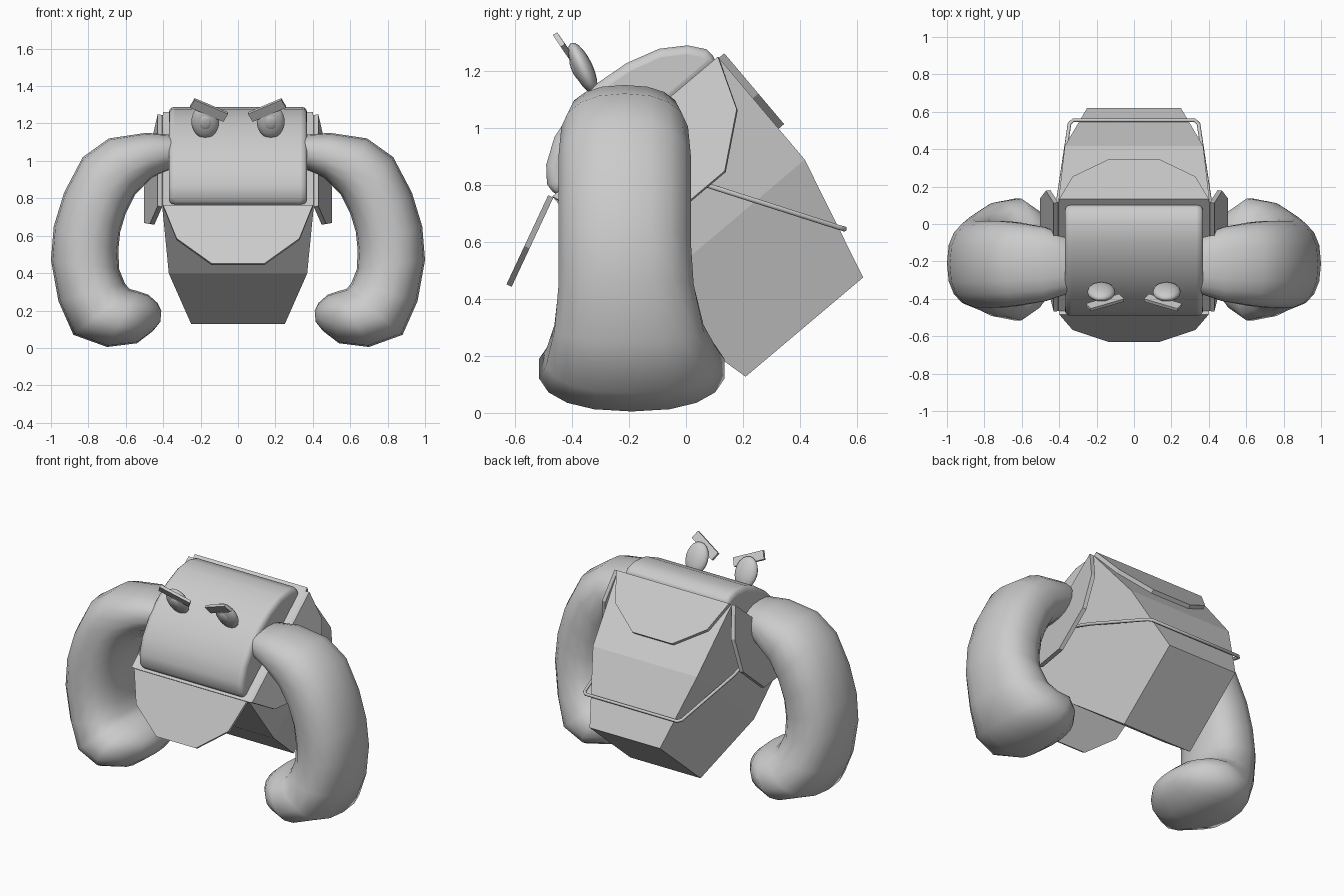
import bpy, bmesh, math
from mathutils import Vector, Matrix

if "Cube" in bpy.data.objects:
    bpy.data.objects.remove(bpy.data.objects["Cube"])

grey = bpy.data.materials.new("plain grey")
grey.diffuse_color = (0.6, 0.6, 0.6, 1)
grey.use_nodes = True
grey.node_tree.nodes["Principled BSDF"].inputs["Base Color"].default_value = grey.diffuse_color

# Tilted frame of the pack: x sideways, u up and back along the rim, d down into the pack
C = Vector((0, -0.175, 1.0))
U = Vector((0, 0.764, 0.645))
D = Vector((0, 0.645, -0.764))
X = Vector((1, 0, 0))


def loc(x, u, d):
    return C + X * x + U * u + D * d


def finish(name, bm, smooth=None, bevel=0):
    bmesh.ops.recalc_face_normals(bm, faces=bm.faces)
    me = bpy.data.meshes.new(name)
    bm.to_mesh(me)
    bm.free()
    me.materials.append(grey)
    ob = bpy.data.objects.new(name, me)
    bpy.context.collection.objects.link(ob)
    bpy.context.view_layer.objects.active = ob
    ob.select_set(True)
    if bevel:
        m = ob.modifiers.new("round", 'BEVEL')
        m.width, m.segments, m.limit_method = bevel, 3, 'ANGLE'
        m.angle_limit = math.radians(50)
    if smooth:
        bpy.ops.object.shade_smooth_by_angle(angle=math.radians(smooth))
    ob.select_set(False)
    return ob


def loft(name, rings, **kw):
    bm = bmesh.new()
    vs = [[bm.verts.new(p) for p in r] for r in rings]
    n = len(vs[0])
    for a, b in zip(vs, vs[1:]):
        for i in range(n):
            j = (i + 1) % n
            bm.faces.new((a[i], a[j], b[j], b[i]))
    bm.faces.new(vs[0])
    bm.faces.new(vs[-1])
    return finish(name, bm, **kw)


# Tapered pack body
loft("pack_body", [[loc(sx * w, su * h, d) for sx, su in ((-1, -1), (1, -1), (1, 1), (-1, 1))]
                   for w, h, d in ((0.405, 0.38, 0), (0.37, 0.38, 0.467), (0.25, 0.27, 0.915))])

# Domed lid filling the opening
half = [(0.37, -0.01), (0.367, 0.05), (0.325, 0.104), (0.24, 0.16), (0.12, 0.195)]
prof = half + [(0, 0.207)] + [(-u, h) for u, h in reversed(half)]
loft("domed_lid", [[loc(x, u, -h) for u, h in prof] for x in (-0.37, 0.37)], smooth=40, bevel=0.03)


# Flaps hanging from the four rim edges
def flap(name, origin, along, down, half_w, length, thick=0.025):
    down = down.normalized()
    out = along.cross(down).normalized()
    mid = Vector((0, -0.0, 0.8))
    if out.dot(origin - mid) < 0:
        out = -out
    shape = [(-half_w, 0), (-half_w * 0.82, 0.57 * length), (-0.14, length),
             (0.14, length), (half_w * 0.82, 0.57 * length), (half_w, 0)]
    loft(name, [[origin + along * a + down * b + out * t for a, b in shape] for t in (0, thick)])


flap("front_flap", loc(0, -0.38, 0), X, Vector((0, -0.145, -0.31)), 0.4, 0.345, 0.02)
flap("back_flap", loc(0, 0.38, 0), X, D, 0.4, 0.325)
for s, side in ((-1, "left"), (1, "right")):
    flap(side + "_flap", loc(s * 0.405, 0, 0), U, D + X * s * 0.23, 0.38, 0.33)

# Cord around the back of the pack
cu = bpy.data.curves.new("cord", 'CURVE')
cu.dimensions = '3D'
cu.bevel_depth, cu.bevel_resolution = 0.01, 1
cu.use_fill_caps = True
arm = [(0.41, -0.05, 0.84), (0.41, 0.10, 0.79), (0.345, 0.535, 0.651), (0.325, 0.555, 0.645)]
pts = arm + [(-x, y, z) for x, y, z in reversed(arm)]
sp = cu.splines.new('POLY')
sp.points.add(len(pts) - 1)
for p, c in zip(sp.points, pts):
    p.co = (*c, 1)
cu.materials.append(grey)
bpy.context.collection.objects.link(bpy.data.objects.new("cord", cu))

# Thick curved arms: inner x,z / outer x,z / half depth / centre y
SECT = [(0.275, 1.03, 0.275, 1.09, 0.05, -0.25), (0.29, 1.0, 0.30, 1.12, 0.10, -0.24),
        (0.35, 0.96, 0.36, 1.14, 0.155, -0.22), (0.46, 0.91, 0.49, 1.15, 0.20, -0.215),
        (0.55, 0.82, 0.69, 1.12, 0.225, -0.215), (0.60, 0.72, 0.83, 1.02, 0.235, -0.215),
        (0.63, 0.62, 0.93, 0.83, 0.235, -0.215), (0.64, 0.52, 0.985, 0.65, 0.235, -0.215),
        (0.635, 0.42, 1.0, 0.47, 0.24, -0.21), (0.605, 0.345, 0.96, 0.25, 0.265, -0.20),
        (0.58, 0.315, 0.88, 0.07, 0.305, -0.19), (0.54, 0.305, 0.70, 0.005, 0.33, -0.19),
        (0.48, 0.285, 0.54, 0.025, 0.26, -0.19), (0.43, 0.24, 0.455, 0.09, 0.17, -0.19),
        (0.41, 0.20, 0.415, 0.14, 0.07, -0.19)]
SIDES = 18


def arm_ring(s, x1, z1, x2, z2, b, yc):
    ring = []
    for i in range(SIDES):
        t = 2 * math.pi * i / SIDES
        c, q = math.cos(t), math.sin(t)
        c = math.copysign(abs(c) ** 0.85, c)
        q = math.copysign(abs(q) ** 0.85, q)
        ring.append(Vector((s * ((x1 + x2) / 2 + c * (x2 - x1) / 2), yc + b * q,
                            (z1 + z2) / 2 + c * (z2 - z1) / 2)))
    return ring


def ball(name, centre, size, tilt):
    bm = bmesh.new()
    m = Matrix.Translation(centre) @ Matrix.Rotation(tilt, 4, 'X') @ Matrix.Diagonal((*size, 1))
    bmesh.ops.create_uvsphere(bm, u_segments=16, v_segments=10, radius=1, matrix=m)
    finish(name, bm, smooth=60)


for s, side in ((-1, "left"), (1, "right")):
    loft(side + "_arm", [arm_ring(s, *r) for r in SECT], smooth=60)
    # Eye, pupil and slanted brow
    ball(side + "_eye", (s * 0.175, -0.362, 1.21), (0.075, 0.035, 0.097), math.radians(25))
    ball(side + "_pupil", (s * 0.175, -0.385, 1.205), (0.037, 0.016, 0.046), math.radians(25))
    a = Vector((s * 0.19, -0.055, 0.08)).normalized()
    v = Vector((0, -0.55, 0.83))
    v = (v - a * v.dot(a)).normalized()
    w = a.cross(v)
    mid = Vector((s * 0.155, -0.42, 1.272))
    loft(side + "_brow", [[mid + a * e + v * p * 0.028 + w * q * 0.009
                           for p, q in ((-1, -1), (1, -1), (1, 1), (-1, 1))] for e in (-0.1, 0.1)])
